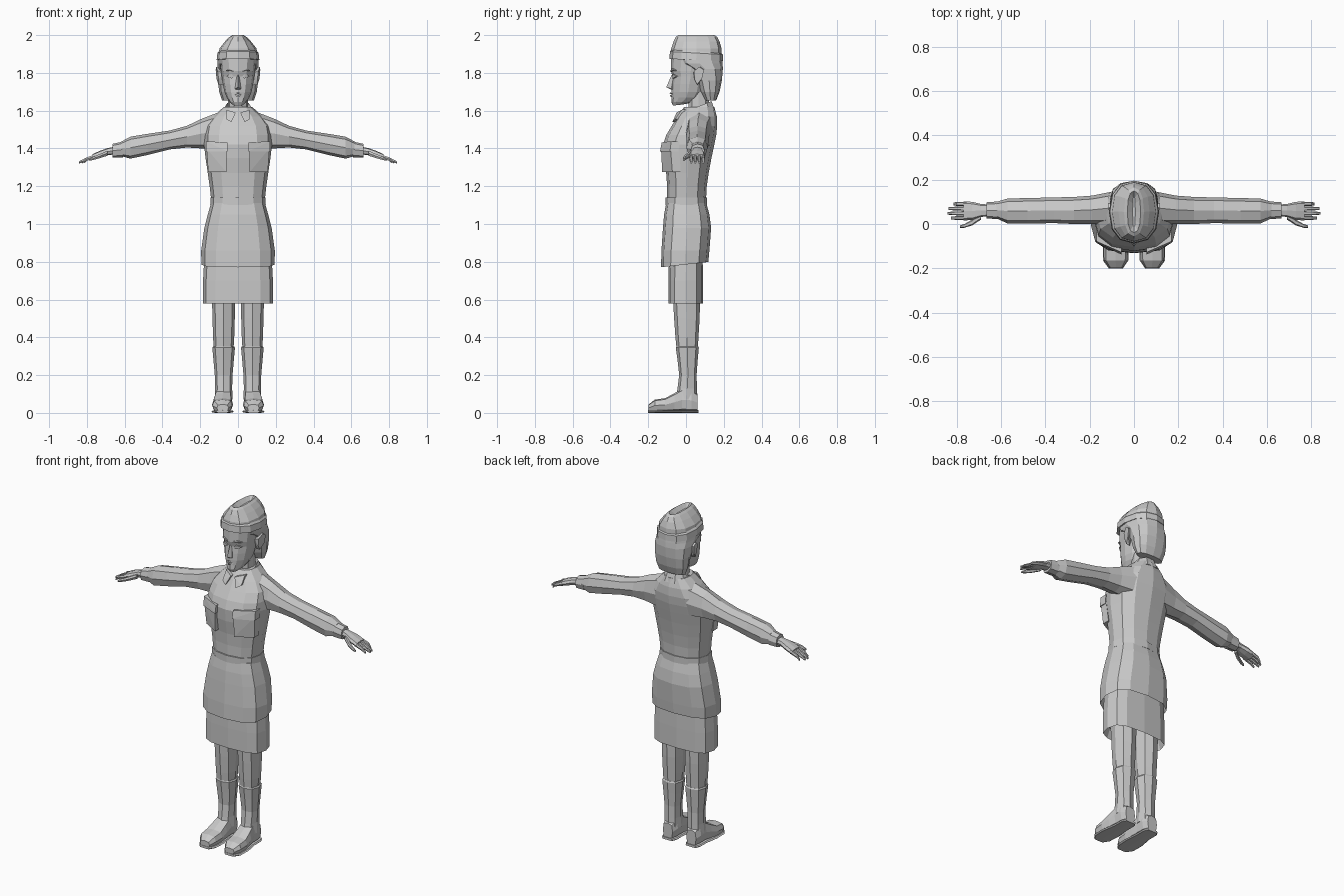
import bpy, bmesh, math

grey = bpy.data.materials.new("plain_grey")
grey.diffuse_color = (0.588, 0.588, 0.588, 1)


def finish(name, bm):
    bmesh.ops.recalc_face_normals(bm, faces=bm.faces)
    me = bpy.data.meshes.new(name)
    bm.to_mesh(me)
    bm.free()
    me.materials.append(grey)
    ob = bpy.data.objects.new(name, me)
    bpy.context.collection.objects.link(ob)
    return ob


def loft(name, rings, n=12, pw=0.85, axis='z', side=1):
    """Skin rings (t, a0, a1, b0, b1[, tilt]) strung along an axis."""
    bm = bmesh.new()
    loops = []
    for r in rings:
        t, a0, a1, b0, b1 = r[:5]
        tilt = r[5] if len(r) > 5 else 0
        loop = []
        for i in range(n):
            g = 2 * math.pi * i / n
            c, s = math.cos(g), math.sin(g)
            c = math.copysign(abs(c) ** pw, c) if abs(c) > 1e-6 else 0
            s = math.copysign(abs(s) ** pw, s) if abs(s) > 1e-6 else 0
            a = (a0 + a1) / 2 + (a1 - a0) / 2 * c
            b = (b0 + b1) / 2 + (b1 - b0) / 2 * s
            u = t + tilt * s
            x, y, z = {'z': (a, b, u), 'x': (u, a, b), 'y': (a, u, b)}[axis]
            loop.append(bm.verts.new((x * side, y, z)))
        loops.append(loop)
    for p, q in zip(loops, loops[1:]):
        for i in range(n):
            j = (i + 1) % n
            bm.faces.new((p[i], p[j], q[j], q[i]))
    bm.faces.new(loops[0][::-1])
    bm.faces.new(loops[-1])
    return finish(name, bm)


def body(name, rings, n=12, pw=0.85):
    """Centred upright loft from (z, y_front, y_back, half_width[, tilt])."""
    return loft(name, [(r[0], -r[3], r[3], r[1], r[2], *r[4:]) for r in rings], n, pw)


def hull(name, pts, side=1):
    bm = bmesh.new()
    for x, y, z in pts:
        bm.verts.new((x * side, y, z))
    res = bmesh.ops.convex_hull(bm, input=bm.verts)
    bmesh.ops.delete(bm, geom=list({v for v in res["geom_interior"]
                                    if isinstance(v, bmesh.types.BMVert)}), context='VERTS')
    bmesh.ops.dissolve_limit(bm, angle_limit=0.02, verts=bm.verts, edges=bm.edges)
    return finish(name, bm)


def plate(name, outline, depth, side=1):
    """Thin panel: outline points thickened backwards in y."""
    return hull(name, outline + [(x, y + depth, z) for x, y, z in outline], side)


# Clothing on the trunk
body("jacket_top", [
    (1.11, -.10, .105, .14), (1.20, -.10, .11, .15), (1.27, -.105, .12, .16),
    (1.35, -.118, .135, .172), (1.42, -.122, .15, .18), (1.47, -.105, .16, .18),
    (1.52, -.075, .165, .17), (1.57, -.045, .163, .13), (1.62, -.01, .15, .075)])
body("belt", [(1.10, -.108, .112, .147), (1.14, -.108, .112, .146)])
body("jacket_skirt", [
    (.83, -.11, .10, .175, .012), (.785, -.132, .118, .194, .014), (.86, -.13, .124, .195),
    (.98, -.122, .133, .178), (1.05, -.116, .124, .16), (1.11, -.105, .108, .143)], pw=0.75)
body("skirt", [(.64, -.08, .08, .17), (.58, -.093, .09, .186), (.70, -.093, .09, .185),
               (.83, -.09, .088, .178)], pw=0.65)
body("neck", [(1.56, .01, .13, .06), (1.62, .01, .125, .054), (1.70, .01, .12, .052)], n=10)
body("collar", [(1.575, -.035, .16, .09, .02), (1.60, -.025, .15, .08, .02),
                (1.622, -.012, .138, .068, .03), (1.60, .0, .13, .06, .02)], n=10)

# Head, hair and folded cap
body("face", [
    (1.63, -.068, -.015, .026, .003), (1.645, -.078, .04, .044), (1.67, -.076, .08, .06),
    (1.70, -.077, .10, .072), (1.74, -.075, .11, .08), (1.78, -.071, .12, .086),
    (1.81, -.080, .13, .09), (1.89, -.078, .15, .098)], n=12, pw=0.95)
body("hair", [
    (1.655, .10, .16, .085), (1.70, .075, .178, .1), (1.76, .055, .19, .106),
    (1.82, .01, .195, .109), (1.85, -.05, .194, .109), (1.89, -.075, .19, .106)], n=12)
body("cap_band", [(1.868, -.088, .196, .113, -.006), (1.905, -.085, .195, .109, -.008),
                  (1.915, -.075, .185, .10, -.008)])
body("cap_crown", [
    (1.88, -.082, .19, .105), (1.93, -.078, .188, .098), (1.965, -.066, .178, .07),
    (1.99, -.055, .165, .045), (2.0, -.04, .15, .03), (1.978, -.015, .125, .006)])
hull("nose", [(0, -.076, 1.79), (.008, -.066, 1.78), (-.008, -.066, 1.78), (0, -.104, 1.725),
              (.016, -.078, 1.716), (-.016, -.078, 1.716), (0, -.07, 1.708),
              (.012, -.062, 1.71), (-.012, -.062, 1.71)])
hull("upper_lip", [(-.026, -.07, 1.687), (.026, -.07, 1.687), (0, -.088, 1.688),
                   (-.008, -.082, 1.697), (.008, -.082, 1.697), (0, -.07, 1.69)])
hull("lower_lip", [(-.022, -.07, 1.685), (.022, -.07, 1.685), (0, -.085, 1.682),
                   (-.01, -.08, 1.672), (.01, -.08, 1.672), (0, -.07, 1.68)])

for s, tag in ((1, "left"), (-1, "right")):
    # Face details
    plate(f"{tag}_eye", [(.02, -.072, 1.78), (.035, -.073, 1.793), (.05, -.066, 1.79),
                         (.062, -.052, 1.782), (.048, -.066, 1.773), (.033, -.072, 1.771)], .009, s)
    plate(f"{tag}_brow", [(.016, -.081, 1.806), (.018, -.081, 1.815), (.045, -.074, 1.824),
                          (.066, -.055, 1.812), (.045, -.074, 1.816)], .009, s)
    hull(f"{tag}_ear", [(.08, .04, 1.80), (.08, .06, 1.735), (.08, .09, 1.83),
                        (.108, .042, 1.81), (.116, .07, 1.832), (.118, .095, 1.815),
                        (.114, .085, 1.77), (.104, .058, 1.738), (.102, .045, 1.765)], s)

    # Collar point and breast pocket
    plate(f"{tag}_collar_point", [(.012, -.05, 1.59), (.062, -.022, 1.605),
                                  (.062, -.058, 1.555), (.035, -.072, 1.54)], .02, s)
    plate(f"{tag}_pocket", [(.062, -.126, 1.275), (.158, -.072, 1.275),
                            (.062, -.132, 1.40), (.166, -.082, 1.40)], .045, s)
    plate(f"{tag}_pocket_flap", [(.056, -.138, 1.385), (.170, -.085, 1.385),
                                 (.056, -.128, 1.432), (.170, -.078, 1.438)], .045, s)

    # Sleeve, cuff and hand
    loft(f"{tag}_sleeve", [
        (.08, .0, .15, 1.39, 1.60), (.19, .0, .128, 1.40, 1.558), (.27, .0, .122, 1.405, 1.52),
        (.36, .004, .12, 1.395, 1.495), (.48, .002, .117, 1.365, 1.477),
        (.57, .002, .115, 1.346, 1.462), (.62, .025, .10, 1.36, 1.435)], 8, .8, 'x', s)
    loft(f"{tag}_cuff", [(.61, .022, .102, 1.352, 1.436), (.665, .025, .098, 1.352, 1.424)],
         8, .8, 'x', s)
    loft(f"{tag}_palm", [
        (.65, .035, .088, 1.368, 1.41), (.69, .032, .09, 1.365, 1.402),
        (.73, .018, .1, 1.352, 1.388), (.77, .016, .102, 1.342, 1.37)], 8, .7, 'x', s)
    for k, tip in enumerate((.825, .842, .838, .815)):
        y = .027 + .0213 * k
        loft(f"{tag}_finger_{k + 1}", [
            (.755, y - .0095, y + .0095, 1.348, 1.37), (.80, y - .009, y + .009, 1.334, 1.354),
            (tip, y - .006, y + .006, 1.32, 1.332)], 6, .8, 'x', s)
    loft(f"{tag}_thumb", [
        (.69, .02, .05, 1.36, 1.39), (.73, -.006, .02, 1.348, 1.372),
        (.765, -.017, .0, 1.338, 1.358), (.785, -.017, -.006, 1.334, 1.346)], 6, .8, 'x', s)

    # Leg with tall boot
    cx = .076

    def leg(name, rings):
        loft(f"{tag}_{name}", [(z, cx - r, cx + r, f, b) for z, f, b, r in rings], 8, .85, 'z', s)

    leg("leg", [(.30, -.046, .06, .05), (.40, -.056, .066, .056), (.50, -.063, .072, .059),
                (.66, -.072, .076, .063)])
    leg("boot_shaft", [(.07, -.055, .06, .048), (.13, -.045, .058, .045), (.20, -.036, .056, .047),
                       (.28, -.045, .062, .054), (.345, -.054, .068, .06), (.352, -.05, .064, .055)])
    loft(f"{tag}_boot_foot", [
        (-.198, .05, .112, .008, .045), (-.165, .03, .136, .008, .07),
        (-.11, .026, .138, .008, .078), (-.06, .03, .13, .008, .105),
        (-.02, .032, .122, .008, .13), (.03, .032, .122, .008, .125),
        (.062, .045, .11, .008, .10)], 8, .6, 'y', s)
    loft(f"{tag}_sole", [
        (-.2, .05, .114, .0, .014), (-.165, .026, .14, .0, .014), (-.10, .022, .141, .0, .014),
        (-.02, .03, .126, .0, .014), (.04, .03, .126, .0, .014), (.066, .044, .112, .0, .014)],
        8, .4, 'y', s)
